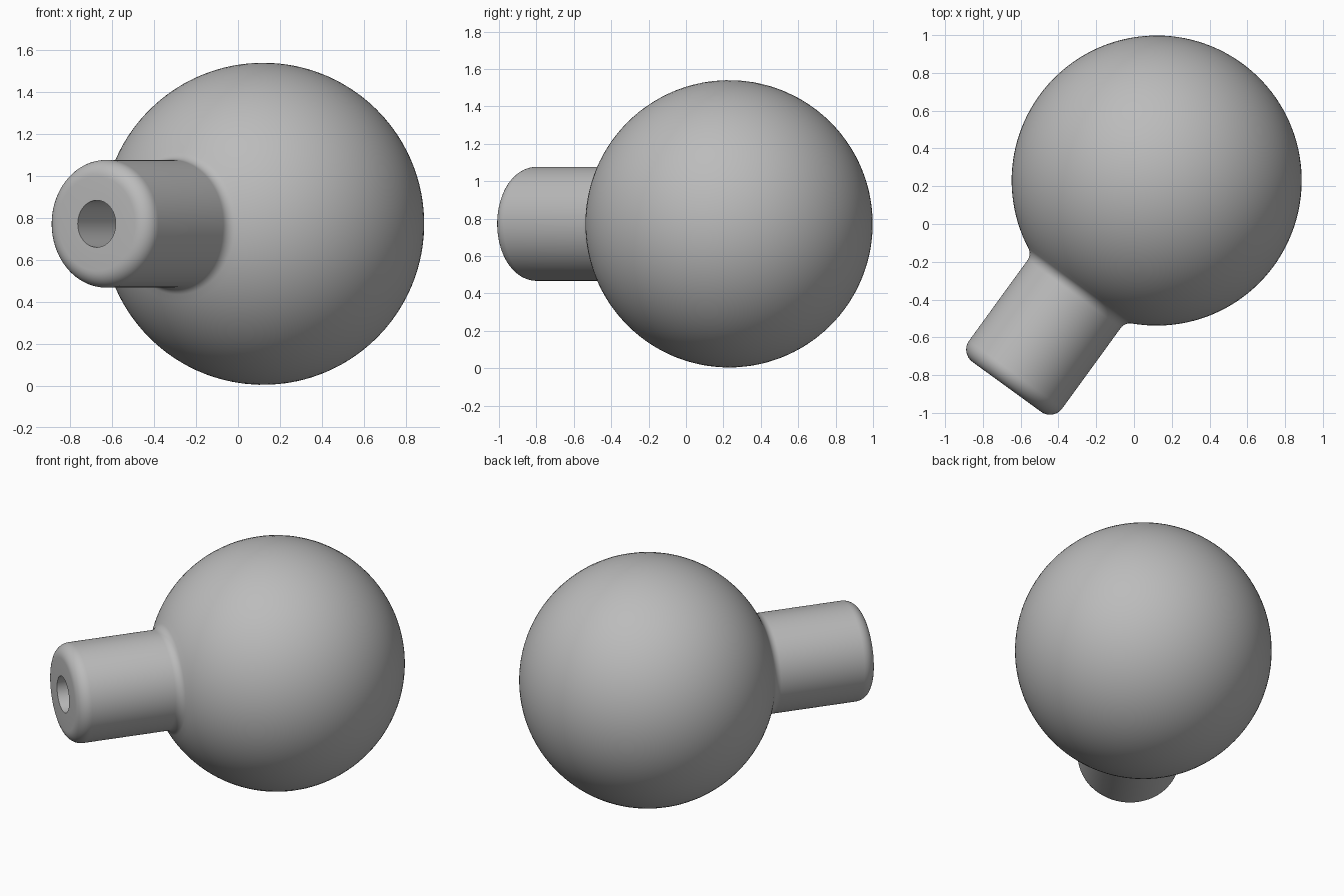
import bpy, bmesh, math
from mathutils import Vector, Matrix

cube = bpy.data.objects.get("Cube")
if cube:
    bpy.data.objects.remove(cube, do_unlink=True)

CENTER = Vector((0.12, 0.23, 0.772))
AXIS = Vector((-0.588, -0.809, 0)).normalized()
BALL_R, STEM_R, STEM_END = 0.768, 0.305, 1.35
FILLET, ROUND = 0.06, 0.08
HOLE_R, HOLE_DEPTH = 0.112, 0.6
SEGMENTS = 96

mat = bpy.data.materials.new("plain grey")
mat.use_nodes = True
grey = (0.5, 0.5, 0.5, 1)
mat.diffuse_color = grey
mat.node_tree.nodes["Principled BSDF"].inputs["Base Color"].default_value = grey


def arc(r, t, radius, start, end, steps):
    """Points (radius from axis, distance along axis) on an arc."""
    return [(r + radius * math.sin(a), t + radius * math.cos(a))
            for a in (start + (end - start) * i / steps for i in range(steps + 1))]


# Half outline: ball, neck fillet, straight stem, rounded rim, blind hole
neck_r = STEM_R + FILLET
neck_t = math.sqrt((BALL_R + FILLET) ** 2 - neck_r ** 2)
neck_angle = math.atan2(neck_r, neck_t)
profile = arc(0, 0, BALL_R, math.pi, neck_angle, 56)
profile += arc(neck_r, neck_t, FILLET, neck_angle + math.pi, 1.5 * math.pi, 8)[1:]
profile += arc(STEM_R - ROUND, STEM_END - ROUND, ROUND, math.pi / 2, 0, 8)
bottom = STEM_END - HOLE_DEPTH
profile += [(HOLE_R, STEM_END), (HOLE_R, bottom), (0, bottom)]

# Revolve the outline about the stem axis
bm = bmesh.new()
verts = [bm.verts.new((r, 0, t)) for r, t in profile]
edges = [bm.edges.new(pair) for pair in zip(verts, verts[1:])]
bmesh.ops.spin(bm, geom=verts + edges, cent=(0, 0, 0), axis=(0, 0, 1),
               angle=2 * math.pi, steps=SEGMENTS, use_merge=True)
bmesh.ops.remove_doubles(bm, verts=bm.verts, dist=0.0001)
bmesh.ops.recalc_face_normals(bm, faces=bm.faces)
turn = Vector((0, 0, 1)).rotation_difference(AXIS).to_matrix().to_4x4()
bm.transform(Matrix.Translation(CENTER) @ turn)

mesh = bpy.data.meshes.new("ball_knob")
bm.to_mesh(mesh)
bm.free()
mesh.materials.append(mat)
knob = bpy.data.objects.new("ball_knob", mesh)
bpy.context.collection.objects.link(knob)

# Smooth surfaces with a crisp hole edge
bpy.ops.object.select_all(action="DESELECT")
knob.select_set(True)
bpy.context.view_layer.objects.active = knob
bpy.ops.object.shade_smooth_by_angle(angle=math.radians(30))
